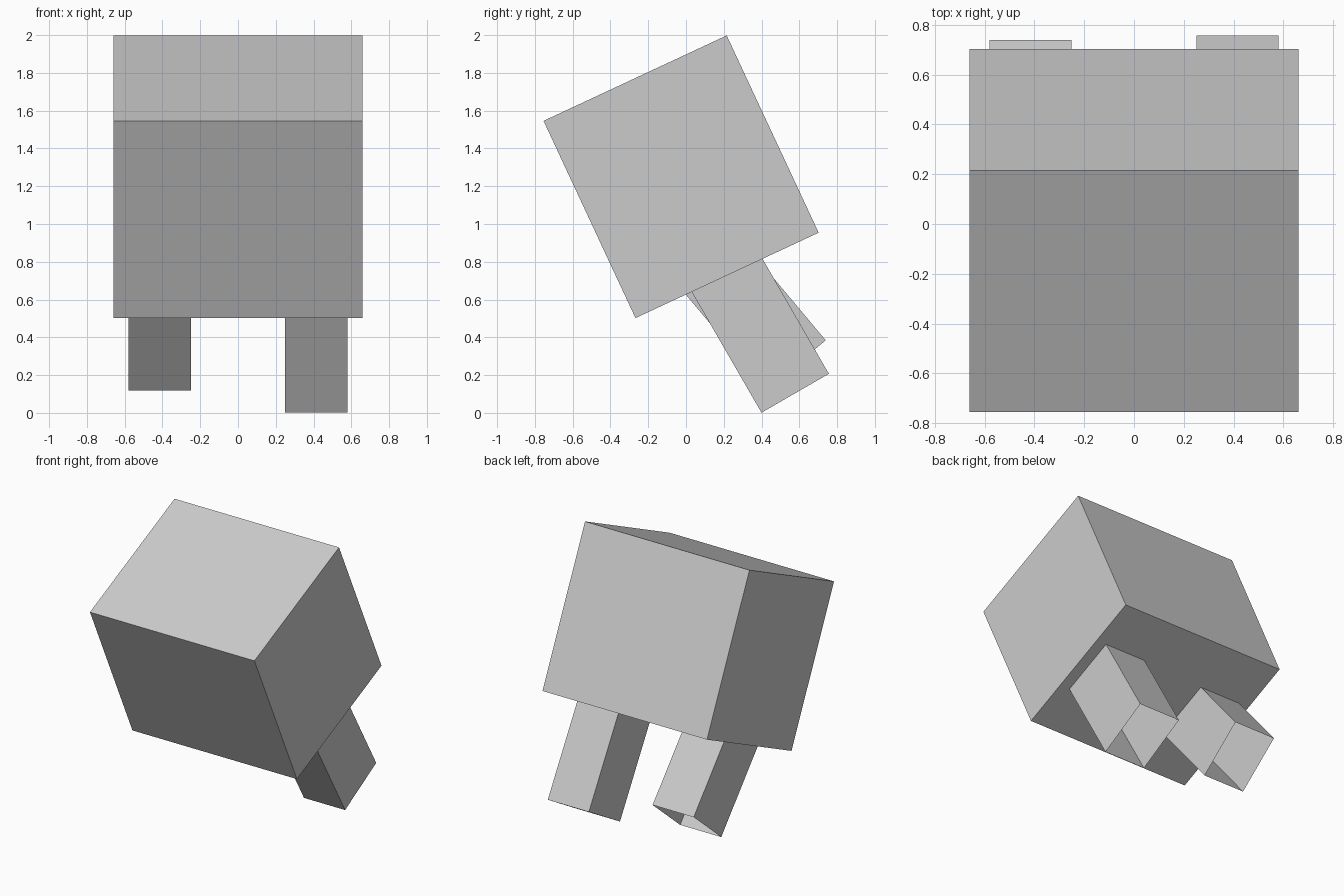
import bpy
import bmesh
from math import radians
from mathutils import Matrix, Vector

default = bpy.data.objects.get("Cube")
if default:
    bpy.data.objects.remove(default, do_unlink=True)

grey = bpy.data.materials.new("light grey")
grey.use_nodes = True
colour = (0.6, 0.6, 0.6, 1)
grey.diffuse_color = colour
grey.node_tree.nodes["Principled BSDF"].inputs["Base Color"].default_value = colour


def box(name, size, centre, location, tilt, open_bottom=False):
    """Box tilted about x, with its local centre offset from the pivot."""
    bm = bmesh.new()
    bmesh.ops.create_cube(bm, size=1, matrix=Matrix.Translation(centre) @ Matrix.Diagonal((*size, 1)))
    if open_bottom:
        bottom = [f for f in bm.faces if f.normal.z < -0.5]
        bmesh.ops.delete(bm, geom=bottom, context="FACES_ONLY")
    mesh = bpy.data.meshes.new(name)
    bm.to_mesh(mesh)
    bm.free()
    mesh.materials.append(grey)
    obj = bpy.data.objects.new(name, mesh)
    obj.location = location
    obj.rotation_euler.x = radians(tilt)
    bpy.context.collection.objects.link(obj)
    return obj


# Body: one large block leaning forward
box("body", (1.32, 1.07, 1.152), Vector(), (0, -0.026, 1.25), 25)

# Legs: hollow-ended blocks swept back, pivoted at the open foot end
for name, x, y, z, tilt, length in (
    ("left_leg", 0.415, 0.578, 0.104, 30, 0.80),
    ("right_leg", -0.415, 0.582, 0.252, 40, 0.74),
):
    box(name, (0.33, 0.412, length), Vector((0, 0, length / 2)), (x, y, z), tilt, open_bottom=True)
